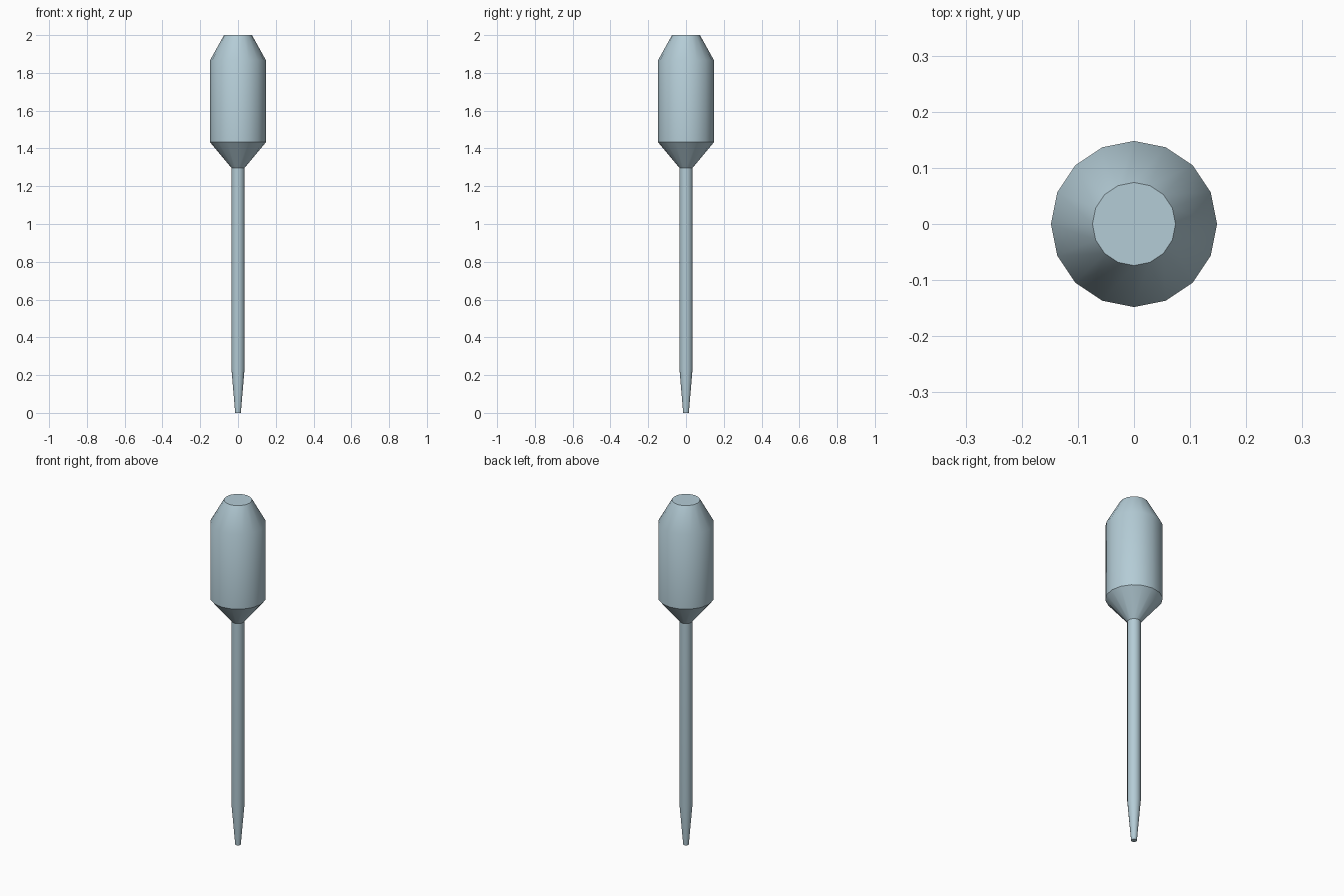
import bpy
import bmesh
import math

cube = bpy.data.objects.get("Cube")
if cube:
    bpy.data.objects.remove(cube, do_unlink=True)

SIDES = 16

# Pale blue-grey plastic
plastic = bpy.data.materials.new("pale_blue_grey")
plastic.use_nodes = True
colour = (0.456, 0.604, 0.672, 1.0)
plastic.diffuse_color = colour
plastic.node_tree.nodes["Principled BSDF"].inputs["Base Color"].default_value = colour


def lathe(name, profile, cap_bottom=False, cap_top=False):
    """Turn a (radius, height) profile, listed from bottom to top, around z."""
    bm = bmesh.new()
    rings = []
    for radius, z in profile:
        angles = [2 * math.pi * i / SIDES for i in range(SIDES)]
        rings.append([bm.verts.new((radius * math.cos(a), radius * math.sin(a), z))
                      for a in angles])
    for low, high in zip(rings, rings[1:]):
        for i in range(SIDES):
            j = (i + 1) % SIDES
            bm.faces.new((low[i], low[j], high[j], high[i]))
    if cap_bottom:
        bm.faces.new(rings[0][::-1])
    if cap_top:
        bm.faces.new(rings[-1])
    mesh = bpy.data.meshes.new(name)
    bm.to_mesh(mesh)
    bm.free()
    mesh.materials.append(plastic)
    obj = bpy.data.objects.new(name, mesh)
    bpy.context.collection.objects.link(obj)
    bpy.ops.object.select_all(action='DESELECT')
    obj.select_set(True)
    bpy.context.view_layer.objects.active = obj
    bpy.ops.object.shade_smooth_by_angle(angle=math.radians(30))
    return obj


# Long thin tube narrowing to the tip
lathe("stem", [(0.015, 0.0), (0.035, 0.235), (0.035, 1.297)], cap_bottom=True)

# Squeeze bulb with a flat top, starting where the tube ends
lathe("bulb", [(0.035, 1.297), (0.148, 1.433), (0.148, 1.867), (0.074, 2.0)], cap_top=True)
